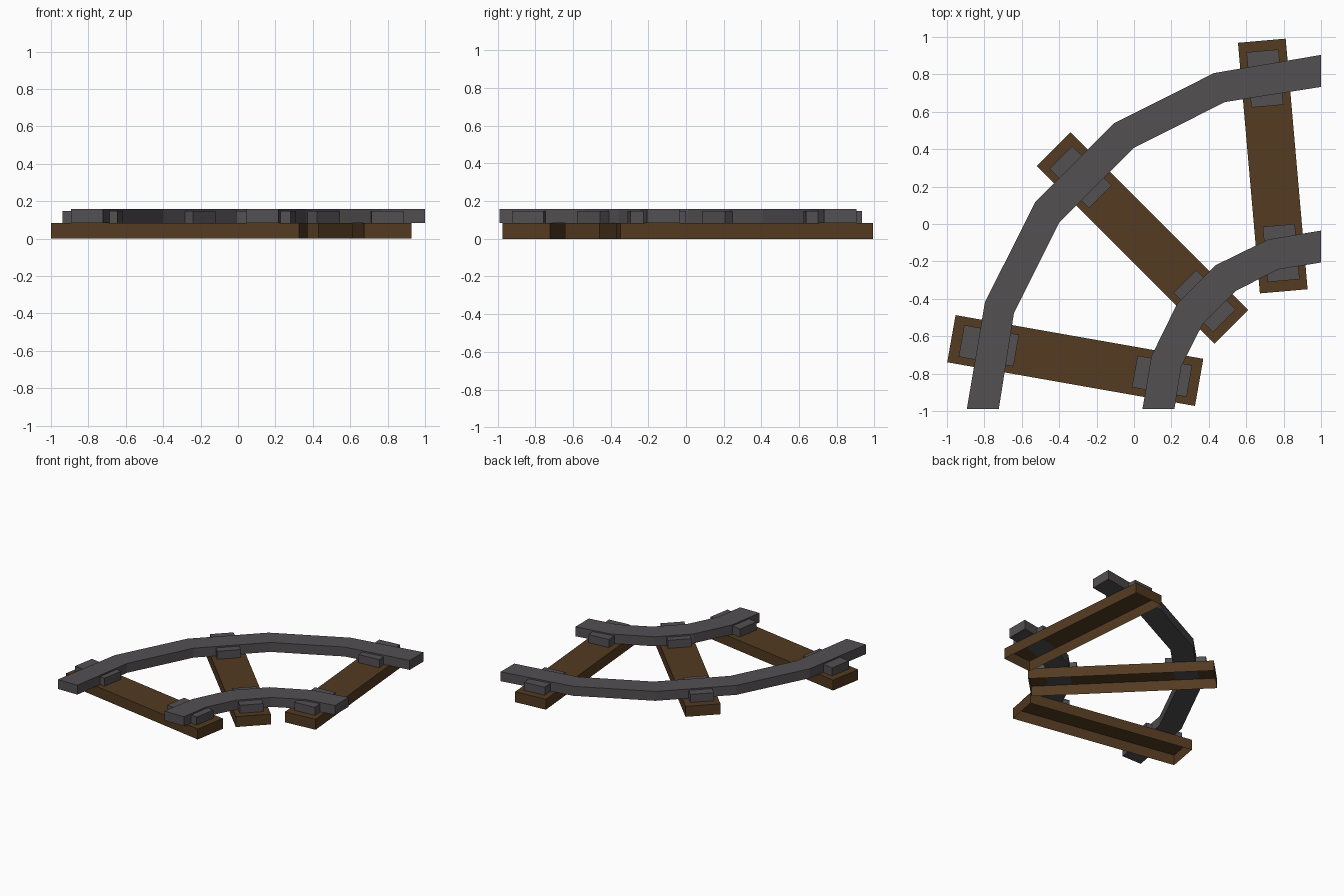
import bpy, bmesh
from math import radians
from mathutils import Matrix

if "Cube" in bpy.data.objects:
    bpy.data.objects.remove(bpy.data.objects["Cube"])


def material(name, rgb):
    m = bpy.data.materials.new(name)
    m.diffuse_color = (*rgb, 1)
    m.use_nodes = True
    m.node_tree.nodes["Principled BSDF"].inputs["Base Color"].default_value = m.diffuse_color
    return m


wood = material("brown wood", (0.088, 0.043, 0.015))
steel = material("grey steel", (0.088, 0.080, 0.086))


def finish(name, bm, mat):
    me = bpy.data.meshes.new(name)
    bm.to_mesh(me)
    bm.free()
    me.materials.append(mat)
    ob = bpy.data.objects.new(name, me)
    bpy.context.collection.objects.link(ob)
    return ob


def block(name, centre, length, width, z0, z1, angle, mat, open_bottom=False):
    bm = bmesh.new()
    bmesh.ops.create_cube(bm, size=1)
    if open_bottom:
        under = [f for f in bm.faces if f.normal.z < -0.5]
        bmesh.ops.delete(bm, geom=under, context='FACES_ONLY')
    bm.transform(Matrix.Translation((*centre, (z0 + z1) / 2))
                 @ Matrix.Rotation(radians(angle), 4, 'Z')
                 @ Matrix.Diagonal((length, width, z1 - z0, 1)))
    return finish(name, bm, mat)


def rail(name, outer, inner, z0, z1):
    # sweep of a rectangular bar between two matching edge lines
    bm = bmesh.new()
    rings = [[bm.verts.new(p) for p in ((*o, z0), (*i, z0), (*i, z1), (*o, z1))]
             for o, i in zip(outer, inner)]
    for a, b in zip(rings, rings[1:]):
        for k in range(4):
            n = (k + 1) % 4
            bm.faces.new((a[k], a[n], b[n], b[k]))
    bm.faces.new(rings[0])
    bm.faces.new(rings[-1])
    bmesh.ops.recalc_face_normals(bm, faces=bm.faces)
    return finish(name, bm, steel)


TIE_TOP, CLIP_TOP, RAIL_TOP = 0.083, 0.147, 0.158

# wooden ties, hollow underneath, each with two clips under the rails
ties = [
    ("right", (0.742, 0.31), -85, (0.700, 0.778), (0.787, -0.155)),
    ("middle", (0.045, -0.075), -45, (-0.286, 0.250), (0.377, -0.413)),
    ("left", (-0.314, -0.73), -10, (-0.776, -0.651), (0.150, -0.814)),
]
for side, centre, angle, clip_a, clip_b in ties:
    block(side + "_tie", centre, 1.345, 0.256, 0, TIE_TOP, angle, wood, True)
    for label, pos in (("outer", clip_a), ("inner", clip_b)):
        block(f"{side}_{label}_clip", pos, 0.297, 0.172, TIE_TOP, CLIP_TOP, angle, steel)


def mirrored(half):
    # curve is symmetric about the diagonal; half runs from the right end inward
    return half + [(0.01 - y, 0.01 - x) for x, y in reversed(half)]


# curved rails
rail("outer_rail",
     mirrored([(1.0, 0.904), (0.428, 0.807), (-0.107, 0.538)]),
     mirrored([(1.0, 0.733), (0.487, 0.652), (0.0, 0.408)]), TIE_TOP, RAIL_TOP)
rail("inner_rail",
     mirrored([(1.0, -0.035), (0.717, -0.083), (0.433, -0.222)]),
     mirrored([(1.0, -0.206), (0.77, -0.243), (0.545, -0.357)]), TIE_TOP, RAIL_TOP)
